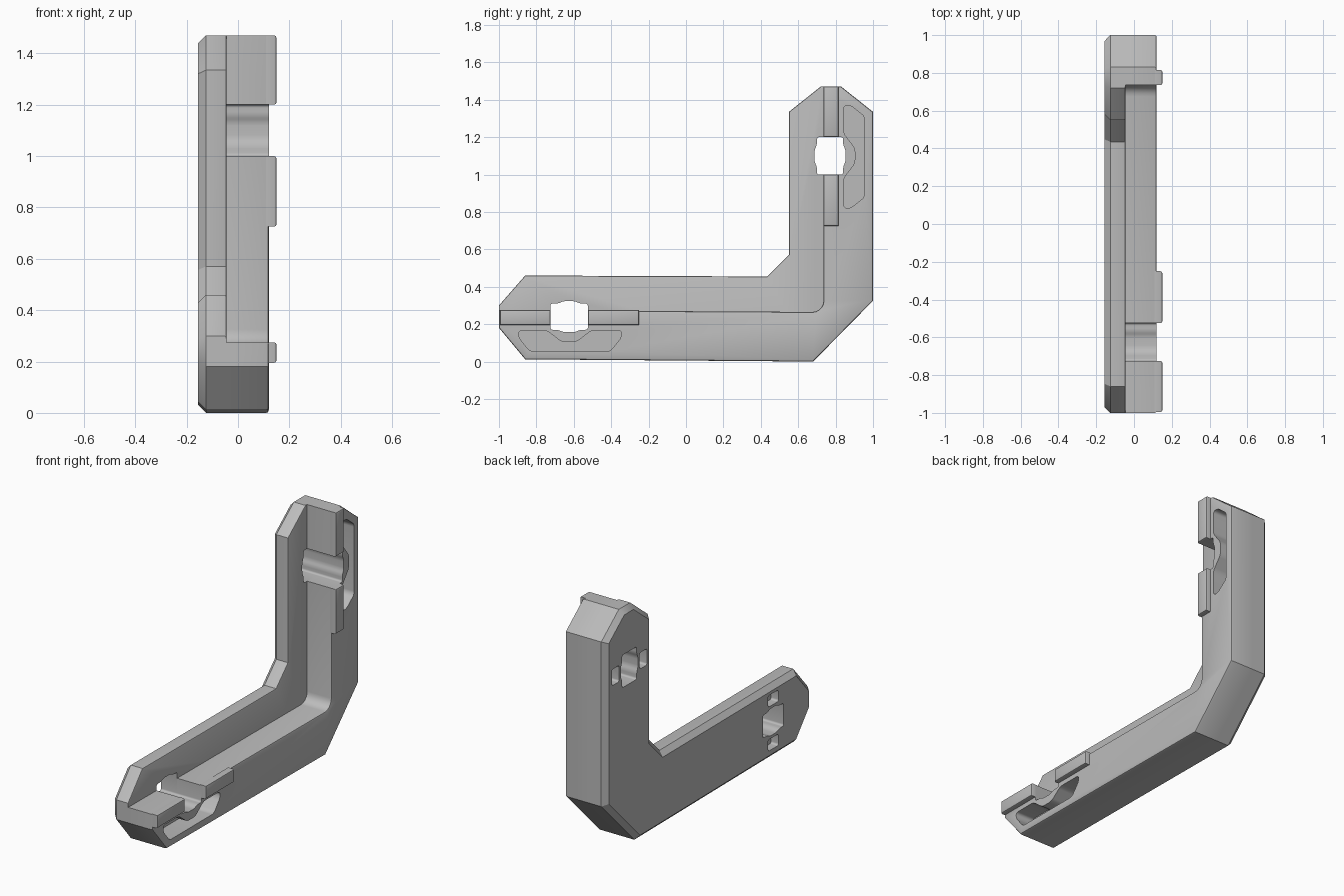
import bpy, bmesh, math

cube = bpy.data.objects.get("Cube")
if cube:
    bpy.data.objects.remove(cube, do_unlink=True)

grey = bpy.data.materials.new("plain grey")
grey.use_nodes = True
colour = (0.5, 0.5, 0.5, 1)
grey.diffuse_color = colour
grey.node_tree.nodes["Principled BSDF"].inputs["Base Color"].default_value = colour

BACK, STEP, FACE, TOP = -0.155, -0.045, 0.12, 0.15


def prism(bm, pts, x0, x1, corner=0, round_at=None, back=0, front=0, front_rule=None):
    """Extrude a (y, z) profile along x, with optional rounded corners and chamfers."""
    verts = [bm.verts.new((x0, y, z)) for y, z in pts]
    base = bm.faces.new(verts)
    ext = bmesh.ops.extrude_face_region(bm, geom=[base])["geom"]
    for v in ext:
        if isinstance(v, bmesh.types.BMVert):
            v.co.x = x1
            verts.append(v)

    def bevel(rule, size, segments):
        edges = [e for e in bm.edges if rule(*(v.co for v in e.verts))]
        bmesh.ops.bevel(bm, geom=edges, offset=size, segments=segments,
                        profile=0.5, affect='EDGES', clamp_overlap=True)

    if corner:
        bevel(lambda a, b: abs(a.x - b.x) > 1e-4
              and (round_at is None or (a.yz - b.yz).length < 1e-4
                   and math.dist(a.yz, round_at) < 1e-3), corner, 5)
    if front:
        bevel(lambda a, b: min(a.x, b.x) > x1 - 1e-4
              and (front_rule is None or front_rule((a + b) / 2)), front, 2)
    if back:
        bevel(lambda a, b: max(a.x, b.x) < x0 + 1e-4, back, 1)
    bmesh.ops.recalc_face_normals(bm, faces=bm.faces)


def make(name, *args, **kw):
    """Build one prism as an object."""
    bm = bmesh.new()
    prism(bm, *args, **kw)
    mesh = bpy.data.meshes.new(name)
    bm.to_mesh(mesh)
    bm.free()
    mesh.materials.append(grey)
    obj = bpy.data.objects.new(name, mesh)
    bpy.context.collection.objects.link(obj)
    return obj


def activate(obj):
    bpy.ops.object.select_all(action='DESELECT')
    obj.select_set(True)
    bpy.context.view_layer.objects.active = obj


def rect(y0, y1, z0, z1):
    return [(y0, z0), (y1, z0), (y1, z1), (y0, z1)]


def upright(pts):
    return pts


def lying(pts):
    """Carry a detail of the upright arm over to the lying arm."""
    return [(0.475 - z, 1.01 - y) for y, z in pts]


# Outer outline shared by plate and body, from the lying tip to the upright top
outer = [(0.83, 1.47), (1, 1.335), (1, 0.325), (0.68, 0), (-0.86, 0.012), (-1, 0.18)]

# Back plate: full elbow with a chamfered back rim
plate = make("back_plate",
             outer + [(-1, 0.30), (-0.86, 0.46), (0.435, 0.455), (0.55, 0.57), (0.55, 1.335), (0.72, 1.47)],
             BACK, STEP, back=0.03, front=0.008,
             front_rule=lambda m: m.z > 0.29 and m.y < 0.75)

# Raised body: outer half of the elbow, with a rounded inside corner
body = make("raised_body", outer + [(-1, 0.275), (0.735, 0.265), (0.735, 1.47)],
            STEP, FACE, corner=0.06, round_at=(0.735, 0.265), front=0.01)

# Details repeated on both arms
hole = [(0.70, 1.0), (0.84, 1.0), (0.84, 1.04), (0.853, 1.07), (0.853, 1.13), (0.84, 1.16),
        (0.84, 1.2), (0.70, 1.2), (0.70, 1.16), (0.687, 1.13), (0.687, 1.07), (0.70, 1.04)]
pocket = [(0.843, 1.37), (0.88, 1.37), (0.955, 1.31), (0.955, 0.88), (0.88, 0.82), (0.843, 0.82),
          (0.843, 0.98), (0.905, 1.06), (0.905, 1.14), (0.843, 1.22)]
parts = [plate, body]
cutters = []
for arm, place in (("upright", upright), ("lying", lying)):
    # Gripping ridges either side of the screw hole
    for end, z0, z1 in (("inner", 0.725, 1.0), ("outer", 1.2, 1.47)):
        parts.append(make(f"{arm}_{end}_ridge", place(rect(0.735, 0.815, z0, z1)),
                          FACE - 0.011, TOP, front=0.01))
    # Screw hole, bean-shaped pocket and small back recesses
    cutters.append(make(f"{arm}_hole_cutter", place(hole), -0.3, 0.3, corner=0.012))
    cutters.append(make(f"{arm}_pocket_cutter", place(pocket), 0.0, 0.3, corner=0.025))
    for y0, y1 in ((0.60, 0.67), (0.87, 0.94)):
        cutters.append(make(f"{arm}_recess_cutter", place(rect(y0, y1, 1.05, 1.15)),
                            -0.3, BACK + 0.05, corner=0.012))

# Cut the plate and body, then discard the cutters
for obj in (plate, body):
    activate(obj)
    for cutter in cutters:
        cutter.hide_render = True
        mod = obj.modifiers.new("cut", 'BOOLEAN')
        mod.operation, mod.solver, mod.object = 'DIFFERENCE', 'EXACT', cutter
        bpy.ops.object.modifier_apply(modifier=mod.name)
for cutter in cutters:
    bpy.data.objects.remove(cutter, do_unlink=True)

# Smooth the rounded corners, keep the chamfers crisp
for obj in parts:
    activate(obj)
    bpy.ops.object.shade_smooth_by_angle(angle=math.radians(30))
